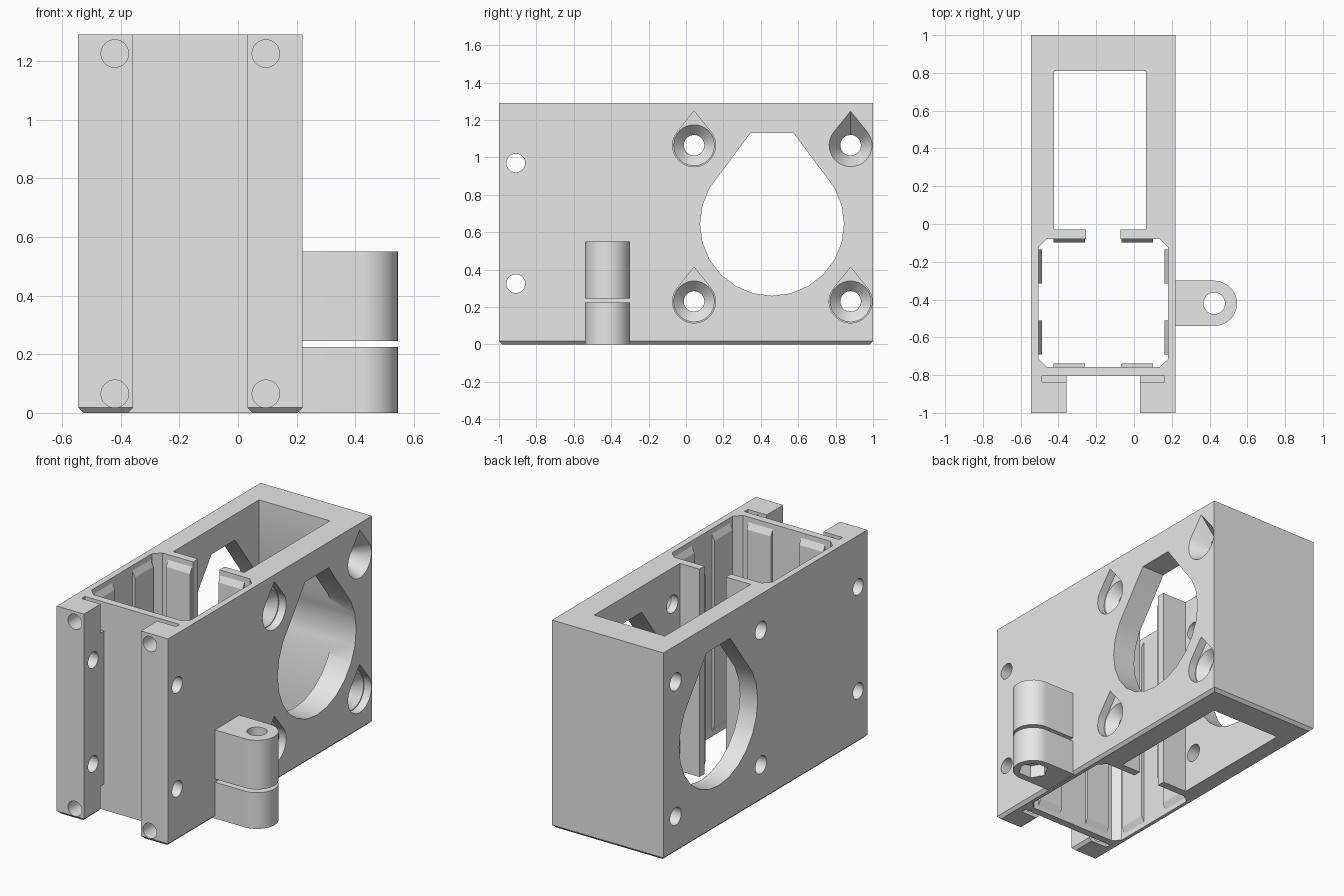
import bpy, bmesh, math
from mathutils import Vector

if "Cube" in bpy.data.objects:
    bpy.data.objects.remove(bpy.data.objects["Cube"])

grey = bpy.data.materials.new("light_grey")
grey.use_nodes = True
grey.diffuse_color = (0.8, 0.8, 0.8, 1)
for node in grey.node_tree.nodes:
    if node.type == 'BSDF_PRINCIPLED':
        node.inputs["Base Color"].default_value = (0.8, 0.8, 0.8, 1)

CX, HALF, TOP = -0.1625, 0.3825, 1.29   # body centre, half width, height
CHAMFER = 0.018


def loft(name, *loops):
    """Closed solid through matching loops of 3D points."""
    bm = bmesh.new()
    rings = [[bm.verts.new(p) for p in loop] for loop in loops]
    n = len(rings[0])
    bm.faces.new(rings[0])
    bm.faces.new(rings[-1])
    for a, b in zip(rings, rings[1:]):
        for i in range(n):
            j = (i + 1) % n
            bm.faces.new((a[i], a[j], b[j], b[i]))
    bmesh.ops.recalc_face_normals(bm, faces=bm.faces[:])
    mesh = bpy.data.meshes.new(name)
    bm.to_mesh(mesh)
    bm.free()
    mesh.materials.append(grey)
    obj = bpy.data.objects.new(name, mesh)
    bpy.context.collection.objects.link(obj)
    return obj


def lift(points, axis, at):
    """Place 2D points on a plane across the given axis."""
    out = []
    for p in points:
        co = list(p)
        co.insert("xyz".index(axis), at)
        out.append(Vector(co))
    return out


def prism(name, points, axis, lo, hi):
    return loft(name, lift(points, axis, lo), lift(points, axis, hi))


def rect(u0, u1, v0, v1):
    return [(u0, v0), (u1, v0), (u1, v1), (u0, v1)]


def arc(u, v, r, start, end, n):
    steps = [math.radians(start + (end - start) * i / n) for i in range(n + 1)]
    return [(u + r * math.cos(a), v + r * math.sin(a)) for a in steps]


def circle(u, v, r, n=32):
    return arc(u, v, r, 0, 360, n)[:-1]


def teardrop(u, v, r, tip):
    return arc(u, v, r, 38, -218, 28) + [(u, v + tip)]


def cut(target, cutter):
    cutter.hide_render = True
    mod = target.modifiers.new("cut", 'BOOLEAN')
    mod.operation = 'DIFFERENCE'
    mod.solver = 'EXACT'
    mod.object = cutter
    bpy.ops.object.select_all(action='DESELECT')
    bpy.context.view_layer.objects.active = target
    target.select_set(True)
    bpy.ops.object.modifier_apply(modifier=mod.name)
    bpy.data.objects.remove(cutter)


def smooth(obj):
    bpy.ops.object.select_all(action='DESELECT')
    bpy.context.view_layer.objects.active = obj
    obj.select_set(True)
    bpy.ops.object.shade_smooth_by_angle(angle=math.radians(30))


# Body: block with a front channel and a chamfered foot
def outline(c, z):
    half = [(0.195 + c, -0.805), (0.195 + c, -1 + c), (HALF - c, -1 + c), (HALF - c, 1 - c)]
    right = [(CX + u, y) for u, y in half]
    left = [(CX - u, y) for u, y in reversed(half)]
    return lift(right + left, "z", z)


body = loft("body", outline(CHAMFER, 0), outline(0, CHAMFER), outline(0, TOP))

# Rear shaft, front bay with cut corners, and the gap between the two fins
bay = [(-0.505, -0.715), (-0.462, -0.757), (0.137, -0.757), (0.18, -0.715),
       (0.18, -0.122), (0.137, -0.08), (-0.462, -0.08), (-0.505, -0.122)]
for shape in (rect(-0.423, 0.063, -0.03, 0.81), bay, rect(-0.253, -0.071, -0.1, 0.0)):
    cut(body, prism("cutter", shape, "z", -0.1, TOP + 0.1))

# Large side opening with a flat-topped point
port = arc(0.46, 0.645, 0.385, 30, -210, 16) + [(0.345, 1.13), (0.575, 1.13)]
cut(body, prism("cutter", port, "x", -0.7, 0.4))

# Four side screw holes, countersunk on the left side
for y in (0.043, 0.88):
    for z in (0.23, 1.065):
        cut(body, prism("cutter", circle(y, z, 0.055), "x", -0.7, 0.4))
        if y > 0.5 and z > 1:
            sink = loft("cutter", lift(teardrop(y, z, 0.055, 0.056), "x", 0.11),
                        lift(teardrop(y, z, 0.115, 0.183), "x", 0.221))
            cut(body, sink)
        else:
            cut(body, prism("cutter", teardrop(y, z, 0.115, 0.183), "x", 0.17, 0.3))
            cut(body, loft("cutter", lift(circle(y, z, 0.055), "x", 0.11),
                           lift(circle(y, z, 0.114), "x", 0.175)))

# Cross holes through the front posts
for z in (0.325, 0.97):
    cut(body, prism("cutter", circle(-0.91, z, 0.05), "x", -0.7, 0.4))

# Front screw holes and the pockets behind them
for side in (-1, 1):
    for z, z0, z1 in ((0.065, -0.1, 0.16), (1.225, 1.11, 1.4)):
        cut(body, prism("cutter", circle(CX + side * 0.2575, z, 0.047), "y", -1.1, -0.82))
        u0, u1 = sorted((CX + side * 0.19, CX + side * 0.325))
        cut(body, prism("cutter", rect(u0, u1, -0.838, -0.804), "z", z0, z1))
smooth(body)


# Guide pads on the bay walls, sloped at both ends
def pad(name, axis, wall, inward, lo, hi):
    root, face = wall - inward * 0.006, wall + inward * 0.018
    profile = [(root, 0.02), (face, 0.07), (face, TOP - 0.07), (root, TOP - 0.02)]
    prism(name, profile, axis, lo, hi)


for label, lo, hi in (("front", -0.69, -0.51), ("rear", -0.315, -0.135)):
    pad(label + "_right_pad", "y", -0.505, 1, lo, hi)
    pad(label + "_left_pad", "y", 0.18, -1, lo, hi)
for label, lo, hi in (("right", -0.425, -0.26), ("left", -0.065, 0.1)):
    pad("plate_pad_" + label, "x", -0.757, 1, lo, hi)
    pad("fin_pad_" + label, "x", -0.08, -1, lo, hi)

# Hinge knuckles on the left side
PX, PY, R = 0.425, -0.42, 0.12
knuckle = [(0.21, PY - R)] + arc(PX, PY, R, -90, 90, 24) + [(0.21, PY + R)]
for name, z0, z1 in (("lower_knuckle", 0, 0.225), ("upper_knuckle", 0.245, 0.55)):
    part = prism(name, knuckle, "z", z0, z1)
    cut(part, prism("cutter", circle(PX, PY, 0.057), "z", -0.1, 0.7))
    if z0 == 0:
        cut(part, prism("cutter", circle(PX, PY, 0.088, 6), "z", -0.1, 0.08))
    smooth(part)
